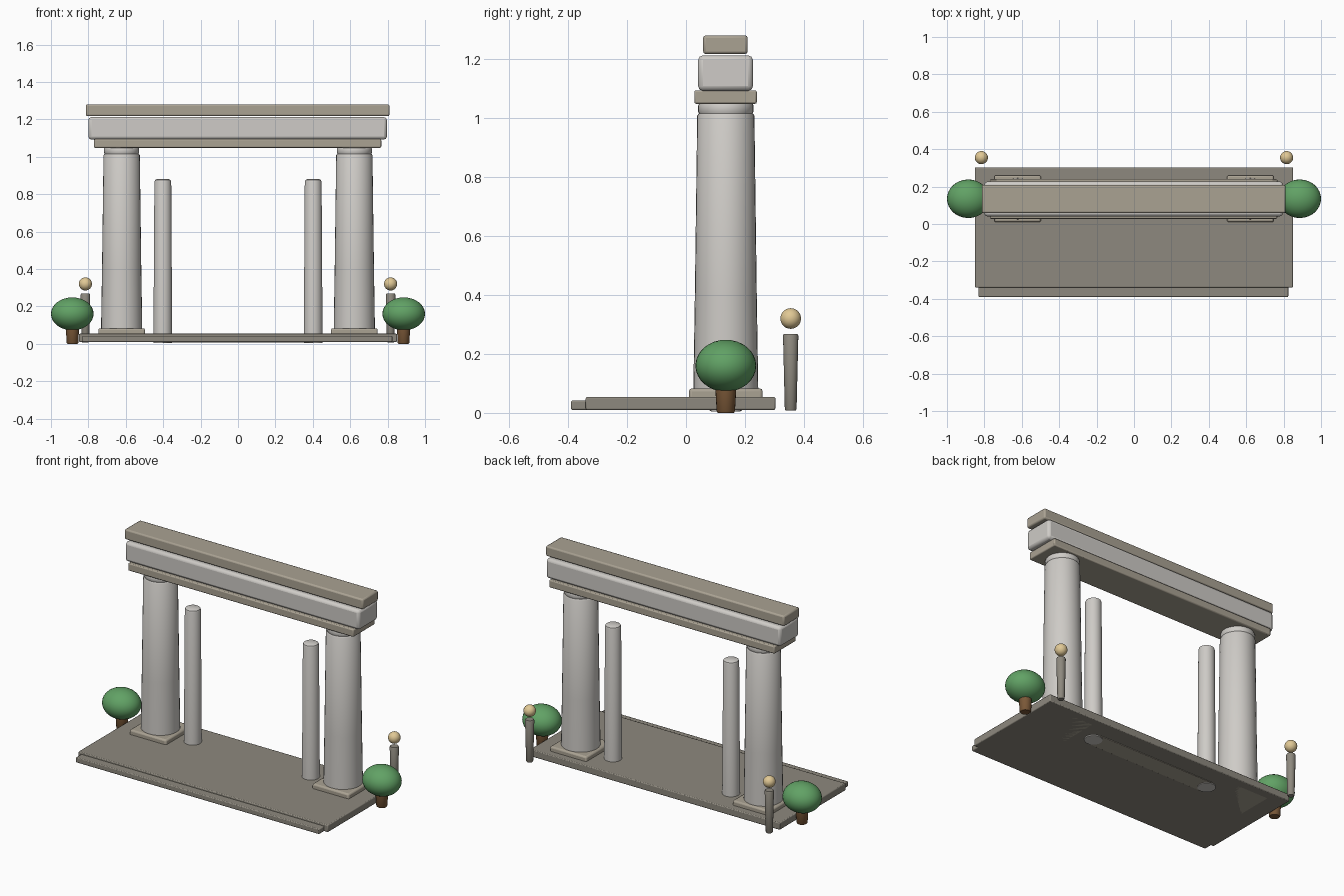
import bpy, math

if "Cube" in bpy.data.objects:
    bpy.data.objects.remove(bpy.data.objects["Cube"])


def material(name, rgb):
    m = bpy.data.materials.new(name)
    m.diffuse_color = (*rgb, 1)
    m.use_nodes = True
    m.node_tree.nodes["Principled BSDF"].inputs["Base Color"].default_value = m.diffuse_color
    return m


STONE = material("pale_stone", (0.62, 0.60, 0.57))
TAN = material("tan_stone", (0.40, 0.36, 0.29))
DARK = material("dark_stone", (0.27, 0.25, 0.21))
GREEN = material("foliage", (0.12, 0.36, 0.13))
BROWN = material("bark", (0.20, 0.10, 0.04))
GOLD = material("lamp_glow", (0.75, 0.58, 0.30))


def finish(name, mat, smooth=True):
    o = bpy.context.object
    o.name = name
    o.data.materials.append(mat)
    if smooth:
        bpy.ops.object.shade_smooth_by_angle(angle=math.radians(35))
    return o


def block(name, x, y, z, mat, bevel):
    """Bevelled box from (min, max) ranges."""
    bpy.ops.mesh.primitive_cube_add(
        size=1, location=[(a + b) / 2 for a, b in (x, y, z)])
    o = bpy.context.object
    o.scale = [b - a for a, b in (x, y, z)]
    bpy.ops.object.transform_apply(location=False, rotation=False, scale=True)
    m = o.modifiers.new("Bevel", "BEVEL")
    m.width, m.segments = bevel, 2
    return finish(name, mat)


def lathe(name, x, y, profile, mat, sides=32):
    """Solid of revolution from (radius, z) points, capped at both ends."""
    verts, faces, n = [], [], sides
    for r, z in profile:
        for i in range(n):
            a = 2 * math.pi * i / n
            verts.append((r * math.cos(a), r * math.sin(a), z))
    for k in range(len(profile) - 1):
        for i in range(n):
            j = (i + 1) % n
            faces.append((k * n + i, k * n + j, (k + 1) * n + j, (k + 1) * n + i))
    faces.append(tuple(reversed(range(n))))
    faces.append(tuple(range((len(profile) - 1) * n, len(profile) * n)))
    me = bpy.data.meshes.new(name)
    me.from_pydata(verts, [], faces)
    o = bpy.data.objects.new(name, me)
    o.location = (x, y, 0)
    bpy.context.collection.objects.link(o)
    bpy.ops.object.select_all(action="DESELECT")
    o.select_set(True)
    bpy.context.view_layer.objects.active = o
    return finish(name, mat)


def ball(name, loc, radii, mat):
    bpy.ops.mesh.primitive_uv_sphere_add(segments=32, ring_count=16, radius=1, location=loc)
    bpy.context.object.scale = radii
    bpy.ops.object.transform_apply(location=False, rotation=False, scale=True)
    return finish(name, mat)


Y = 0.135  # centre line of the gateway

# Platform, front step and sill between the inner posts
block("platform", (-0.85, 0.85), (-0.34, 0.303), (0.01, 0.054), DARK, 0.005)
block("front_step", (-0.832, 0.825), (-0.39, -0.32), (0.01, 0.042), DARK, 0.005)
block("sill", (-0.40, 0.40), (0.08, 0.19), (0.007, 0.03), TAN, 0.002)

# Stacked lintel
block("lintel_lower", (-0.77, 0.766), (0.028, 0.24), (1.048, 1.094), TAN, 0.006)
block("lintel_middle", (-0.80, 0.796), (0.041, 0.227), (1.092, 1.212), STONE, 0.016)
block("lintel_upper", (-0.814, 0.81), (0.058, 0.209), (1.217, 1.28), TAN, 0.009)

for side, s in (("left", -1), ("right", 1)):
    # Main column on its plinth
    x = 0.622 * s
    block(f"{side}_plinth", (x - 0.125, x + 0.125), (Y - 0.125, Y + 0.125),
          (0.01, 0.083), TAN, 0.01)
    lathe(f"{side}_column", x, Y,
          [(0.11, 0.07), (0.11, 0.085), (0.105, 0.40), (0.097, 1.008), (0.092, 1.016)], STONE)
    lathe(f"{side}_column_neck", x, Y,
          [(0.088, 1.01), (0.094, 1.022), (0.094, 1.042), (0.09, 1.05)], STONE)
    # Slim inner post
    lathe(f"{side}_inner_post", 0.402 * s, Y,
          [(0.05, 0.004), (0.05, 0.05), (0.045, 0.865), (0.042, 0.875), (0.034, 0.88)], STONE)
    # Clipped shrub
    lathe(f"{side}_shrub_trunk", 0.885 * s, Y,
          [(0.027, 0.0), (0.031, 0.005), (0.036, 0.09)], BROWN, 20)
    ball(f"{side}_shrub_crown", (0.886 * s, Y, 0.16), (0.114, 0.103, 0.088), GREEN)
    # Lamp behind the platform
    lathe(f"{side}_lamp_post", 0.816 * s, 0.355,
          [(0.017, 0.008), (0.02, 0.013), (0.026, 0.262), (0.023, 0.268)], DARK, 20)
    ball(f"{side}_lamp_globe", (0.816 * s, 0.355, 0.32), (0.035, 0.035, 0.035), GOLD)
